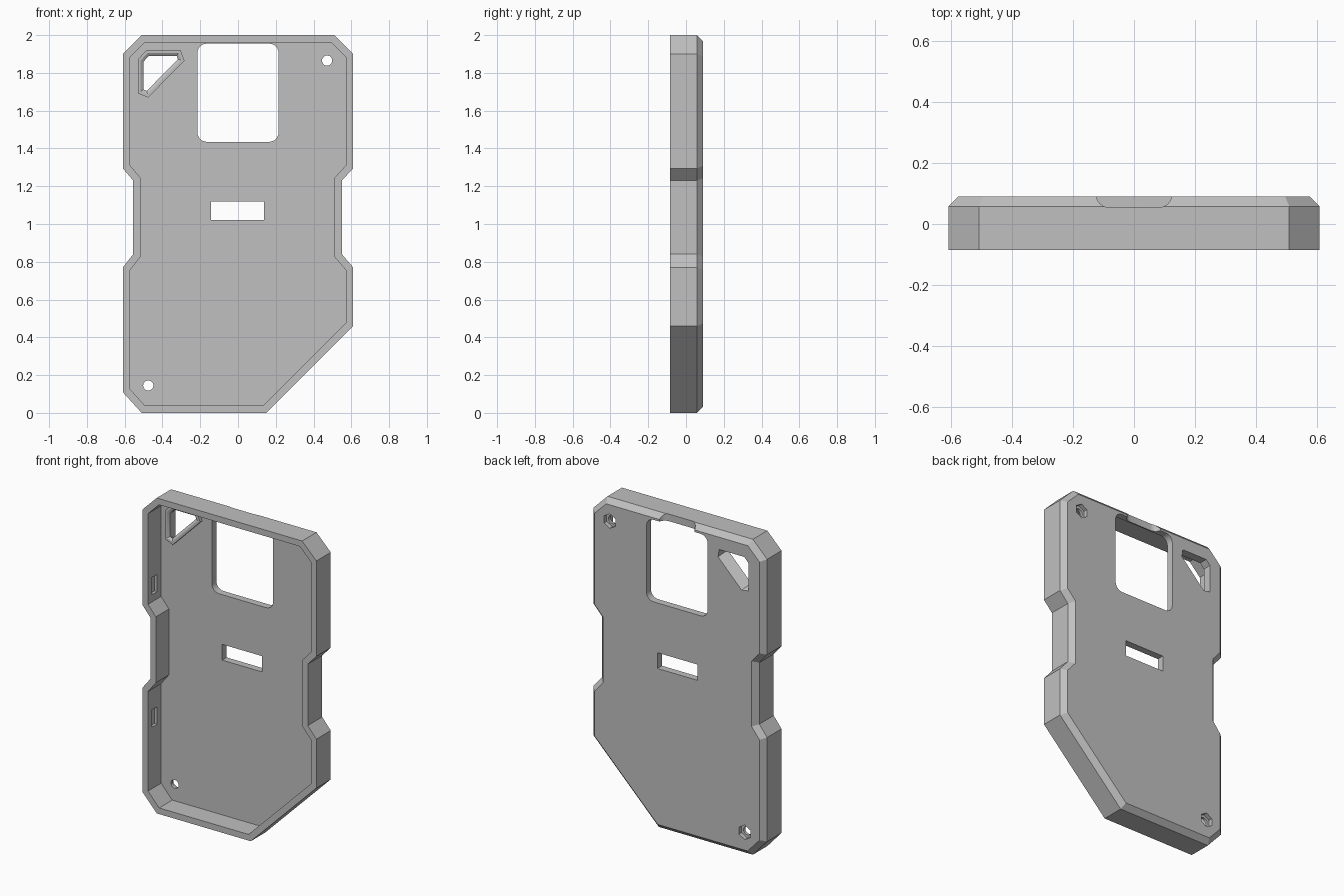
import bpy, bmesh, math
from mathutils import Vector

cube = bpy.data.objects.get("Cube")
if cube:
    bpy.data.objects.remove(cube)

grey = bpy.data.materials.new("plain grey")
grey.use_nodes = True
GREY = (0.53, 0.53, 0.53, 1)
grey.diffuse_color = GREY
grey.node_tree.nodes["Principled BSDF"].inputs["Base Color"].default_value = GREY


def inset(pts, d):
    """Mitred inward offset of a clockwise outline (negative d grows it)."""
    out = []
    for i, p in enumerate(pts):
        p = Vector(p)
        a = (p - Vector(pts[i - 1])).normalized()
        b = (Vector(pts[(i + 1) % len(pts)]) - p).normalized()
        na, nb = Vector((a.y, -a.x)), Vector((b.y, -b.x))
        out.append(tuple(p + (na + nb) * d / (1 + na.dot(nb))))
    return out


def loft(name, rings, axis="y"):
    """Closed solid through (position, outline) rings along an axis."""
    bm = bmesh.new()
    loops = []
    for t, pts in rings:
        loops.append([bm.verts.new((u, t, v) if axis == "y" else (u, v, t)) for u, v in pts])
    n = len(loops[0])
    for a, b in zip(loops, loops[1:]):
        for i in range(n):
            j = (i + 1) % n
            bm.faces.new((a[i], a[j], b[j], b[i]))
    bm.faces.new(loops[0])
    bm.faces.new(loops[-1])
    bmesh.ops.recalc_face_normals(bm, faces=bm.faces)
    me = bpy.data.meshes.new(name)
    bm.to_mesh(me)
    bm.free()
    me.materials.append(grey)
    ob = bpy.data.objects.new(name, me)
    bpy.context.collection.objects.link(ob)
    return ob


def combine(target, other, operation="DIFFERENCE"):
    mod = target.modifiers.new("cut", "BOOLEAN")
    mod.operation, mod.object, mod.solver = operation, other, "EXACT"
    other.hide_render = True
    bpy.context.view_layer.objects.active = target
    bpy.ops.object.modifier_apply(modifier=mod.name)
    bpy.data.objects.remove(other)


def ngon(x, z, r, n):
    return [(x + r * math.sin(math.tau * i / n), z + r * math.cos(math.tau * i / n)) for i in range(n)]


def rect(x0, x1, z0, z1, r=0, steps=6):
    """Clockwise rectangle with optional round corners."""
    if not r:
        return [(x0, z0), (x0, z1), (x1, z1), (x1, z0)]
    pts = []
    corners = [(x1 - r, z1 - r), (x1 - r, z0 + r), (x0 + r, z0 + r), (x0 + r, z1 - r)]
    for k, (cx, cz) in enumerate(corners):
        for s in range(steps + 1):
            a = math.pi / 2 * (k + s / steps)
            pts.append((cx + r * math.sin(a), cz + r * math.cos(a)))
    return pts


FRONT, SHOULDER, BACK, FLOOR = -0.086, 0.058, 0.09, 0.045

# Case outline: clipped corners, waist on both sides, long slanted corner
outline = [(-0.51, 2), (0.51, 2), (0.61, 1.9), (0.61, 1.295), (0.55, 1.23), (0.55, 0.84),
           (0.61, 0.77), (0.61, 0.46), (0.15, 0), (-0.51, 0), (-0.61, 0.11), (-0.61, 0.77),
           (-0.555, 0.84), (-0.555, 1.23), (-0.61, 1.295), (-0.61, 1.9)]
case = loft("case_shell", [(FRONT, outline), (SHOULDER, outline), (BACK, inset(outline, 0.032))])

# Open front cavity
wall = inset(outline, 0.039)
combine(case, loft("cavity", [(FRONT - 0.1, wall), (FLOOR, wall)]))

# Strap hole: low collar inside, flared opening outside
strap = [(-0.5, 1.86), (-0.472, 1.89), (-0.325, 1.89), (-0.318, 1.872), (-0.483, 1.705), (-0.5, 1.712)]
collar = inset(strap, -0.03)
combine(case, loft("strap_collar", [(0.025, collar), (0.06, collar)]), "UNION")
flare = [(x + (0.03 if i in (2, 3, 4) else 0), z - (0.03 if i in (3, 4, 5) else 0))
         for i, (x, z) in enumerate(strap)]
combine(case, loft("strap_hole", [(0.015, inset(strap, -0.015)), (0.025, inset(strap, -0.015)),
                                  (0.035, strap), (BACK, flare), (BACK + 0.02, flare)]))

# Large window and slot through the back plate
for name, pts in (("window", rect(-0.215, 0.215, 1.435, 1.955, 0.05)),
                  ("slot", rect(-0.143, 0.138, 1.02, 1.12))):
    combine(case, loft(name, [(0, pts), (0.2, pts)]))

# Finger groove above the window
groove = rect(-0.125, 0.125, 0.054, 0.25, 0.045)
combine(case, loft("groove", [(1.9, groove), (2.1, groove)], "z"))

# Screw holes with hexagonal nut pockets on the back
for x, z in ((0.472, 1.865), (-0.475, 0.145)):
    hole, pocket = ngon(x, z, 0.027, 24), ngon(x, z, 0.046, 6)
    combine(case, loft("screw_hole", [(0, hole), (0.2, hole)]))
    combine(case, loft("nut_pocket", [(0.063, pocket), (0.2, pocket)]))

# Shallow latch recesses in the inner side walls
for side in (-1, 1):
    for z in (1.41, 0.57):
        pts = rect(side * 0.573 - 0.016, side * 0.573 + 0.016, z - 0.055, z + 0.055)
        combine(case, loft("latch_recess", [(-0.045, pts), (0.005, pts)]))

# Smooth round corners, keep the edges sharp
bpy.ops.object.select_all(action="DESELECT")
case.select_set(True)
bpy.context.view_layer.objects.active = case
bpy.ops.object.shade_smooth_by_angle(angle=math.radians(25))
